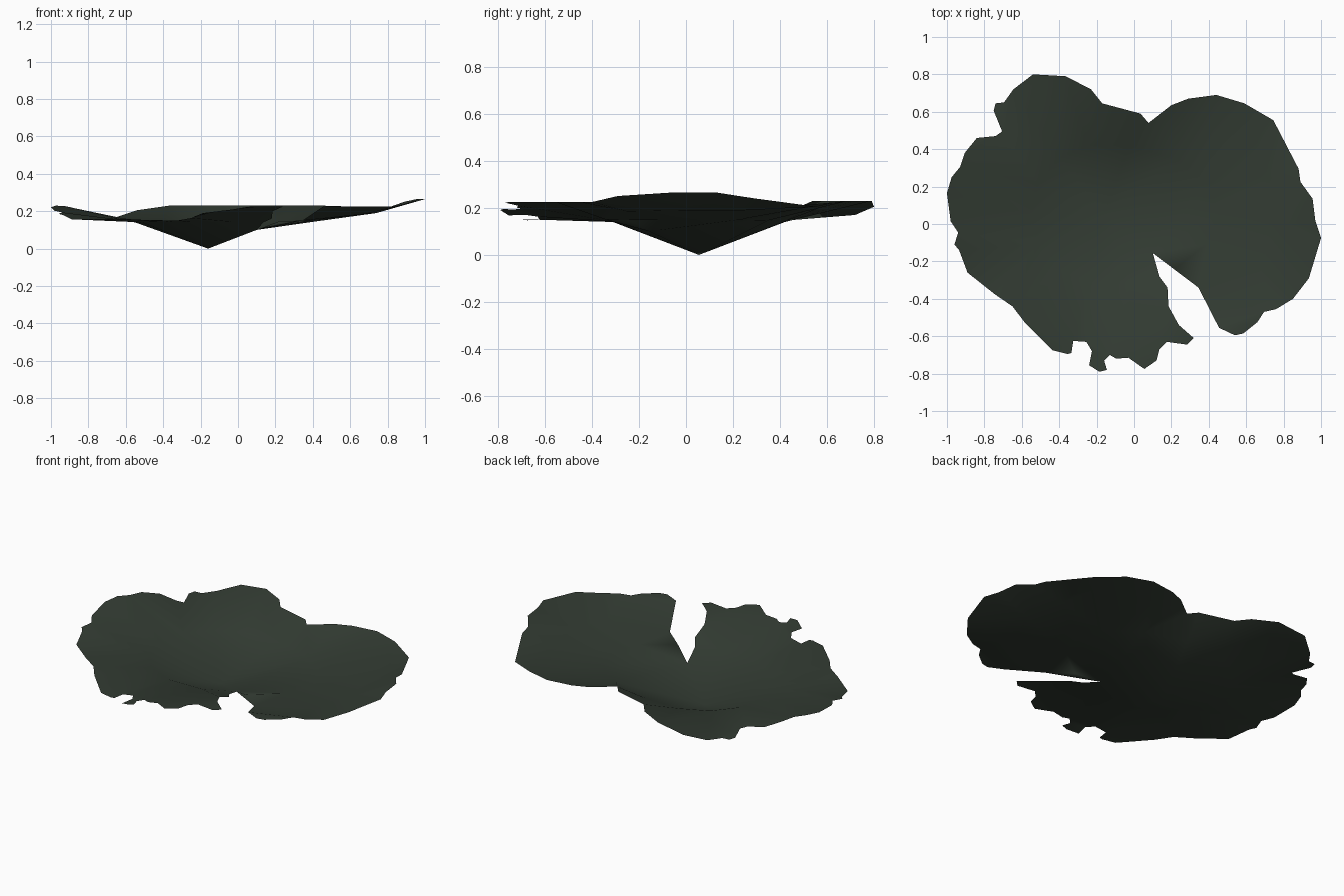
import bpy, math
from mathutils import Vector
from mathutils.geometry import delaunay_2d_cdt

CENTRE = Vector((-0.16, 0.055))

# Leaf outline in plan, starting at the slit tip; a third value fixes the height
OUTLINE = [
    (.10, -.155, .10), (.345, -.34, .15), (.455, -.555), (.54, -.595), (.585, -.585), (.66, -.525),
    (.695, -.47), (.76, -.455), (.85, -.40), (.935, -.29), (1.0, -.075), (.97, .015),
    (.955, .135), (.89, .225), (.88, .295), (.745, .555), (.59, .645), (.44, .69),
    (.29, .67), (.2, .635), (.077, .54), (.035, .59), (-.17, .645), (-.23, .72),
    (-.365, .79), (-.54, .80), (-.645, .72), (-.695, .65), (-.74, .645), (-.75, .605),
    (-.705, .495), (-.74, .47), (-.84, .46), (-.905, .38), (-.93, .305), (-.975, .25),
    (-1.0, .165), (-.98, .015), (-.94, -.045), (-.96, -.11), (-.935, -.14), (-.89, -.26),
    (-.745, -.375), (-.65, -.44), (-.585, -.525), (-.435, -.675), (-.355, -.695), (-.335, -.69),
    (-.325, -.625), (-.255, -.63), (-.225, -.68), (-.24, -.755), (-.185, -.79), (-.145, -.78),
    (-.16, -.73), (-.13, -.70), (-.095, -.72), (-.03, -.715), (.055, -.775), (.12, -.73),
    (.135, -.67), (.175, -.63), (.285, -.645), (.32, -.61), (.24, -.54), (.185, -.44, .20),
    (.18, -.34, .16), (.135, -.28, .14)]

# Rim height by direction (degrees) around the centre
RIM = [(-46, .225), (-24, .225), (-18, .25), (-6, .265), (4, .265), (13, .24), (29, .205),
       (38, .225), (46, .23), (106, .23), (117, .205), (126, .17), (141, .17), (149, .2),
       (157, .225), (167, .23), (173, .22), (192, .185), (204, .155), (226, .16),
       (250, .147), (257, .15), (265, .17), (268, .19), (280, .21), (285, .225), (315, .225)]


def rim_height(x, y):
    a = math.degrees(math.atan2(y - CENTRE.y, x - CENTRE.x))
    if a < RIM[0][0]:
        a += 360
    for (a0, z0), (a1, z1) in zip(RIM, RIM[1:]):
        if a0 <= a <= a1:
            return z0 + (z1 - z0) * (a - a0) / (a1 - a0)
    return RIM[-1][1]


points = [p if len(p) == 3 else (*p, rim_height(*p)) for p in OUTLINE]
n = len(points)

# Funnel: low centre, an oval ring where it flattens, and the upturned right side
points.append((CENTRE.x, CENTRE.y, 0))
for i in range(14):
    a = math.tau * i / 14
    rx = .61 if math.cos(a) > 0 else .39
    points.append((CENTRE.x + rx * math.cos(a), CENTRE.y + .375 * math.sin(a),
                   .14 + .01 * max(0, math.cos(a))))
points += [(.74, 0, .19), (.72, .25, .19), (.68, -.25, .185)]

# Triangulate the plan and lift it to its heights
co, _, faces, orig, _, _ = delaunay_2d_cdt(
    [Vector(p[:2]) for p in points], [], [list(range(n))], 1, 1e-5)
verts = [(c.x, c.y, points[o[0]][2] if o else rim_height(c.x, c.y)) for c, o in zip(co, orig)]
used = sorted({i for f in faces for i in f})
index = {v: k for k, v in enumerate(used)}

mesh = bpy.data.meshes.new("lily_pad_leaf")
mesh.from_pydata([verts[i] for i in used], [], [[index[i] for i in f] for f in faces])
mesh.polygons.foreach_set("use_smooth", [True] * len(mesh.polygons))
mesh.update()
leaf = bpy.data.objects.new("lily_pad_leaf", mesh)
bpy.context.collection.objects.link(leaf)

# Dark green leaf colour
green = bpy.data.materials.new("dark_leaf_green")
green.diffuse_color = (.033, .045, .033, 1)
mesh.materials.append(green)
